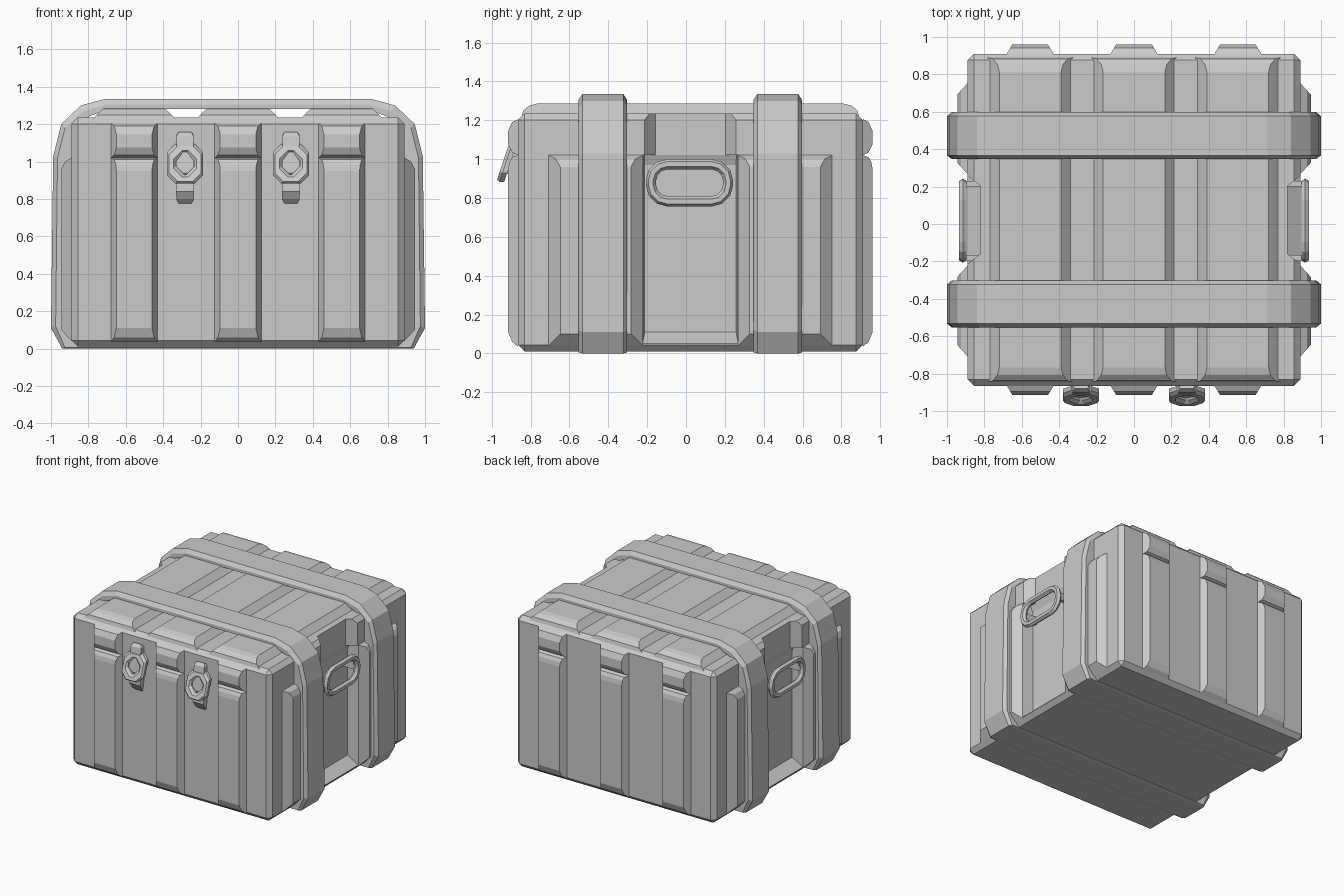
import bpy, bmesh
from math import cos, sin, pi
from mathutils import Vector

if "Cube" in bpy.data.objects:
    bpy.data.objects.remove(bpy.data.objects["Cube"])

CY = 0.0225           # case centre in y (latches stick out at the front)
HX, HY = 0.89, 0.8875  # case half sizes


def finish(name, bm):
    bmesh.ops.remove_doubles(bm, verts=bm.verts, dist=1e-5)
    bmesh.ops.recalc_face_normals(bm, faces=bm.faces)
    me = bpy.data.meshes.new(name)
    bm.to_mesh(me)
    bm.free()
    ob = bpy.data.objects.new(name, me)
    bpy.context.collection.objects.link(ob)
    return ob


def hull(name, pts):
    bm = bmesh.new()
    for p in pts:
        bm.verts.new(p)
    bmesh.ops.convex_hull(bm, input=bm.verts)
    return finish(name, bm)


def rib(name, profile, half, k, place):
    """Raised rib: profile of (along, depth), sides sloping in by k * depth."""
    bm = bmesh.new()
    a = [bm.verts.new(place(-half + k * d, t, d)) for t, d in profile]
    b = [bm.verts.new(place(half - k * d, t, d)) for t, d in profile]
    n = len(profile)
    bm.faces.new(a)
    bm.faces.new(b)
    for i in range(n):
        j = (i + 1) % n
        bm.faces.new((a[i], a[j], b[j], b[i]))
    return finish(name, bm)


def ring(name, loops):
    """Closed ring skinned through a cyclic list of loops."""
    bm = bmesh.new()
    vs = [[bm.verts.new(p) for p in lp] for lp in loops]
    n, m = len(vs), len(vs[0])
    for i in range(n):
        p, q = vs[i], vs[(i + 1) % n]
        for j in range(m):
            bm.faces.new((p[j], p[(j + 1) % m], q[(j + 1) % m], q[j]))
    return finish(name, bm)


def box(name, lo, hi, bevel=0.0):
    bm = bmesh.new()
    bmesh.ops.create_cube(bm, size=1)
    for v in bm.verts:
        v.co = Vector([lo[i] + (v.co[i] + 0.5) * (hi[i] - lo[i]) for i in range(3)])
    if bevel:
        bmesh.ops.bevel(bm, geom=bm.edges[:], offset=bevel, segments=1, affect='EDGES')
    return finish(name, bm)


def round_rect(hw, hh, r, seg):
    pts = []
    for q, (sx, sy) in enumerate([(1, 1), (-1, 1), (-1, -1), (1, -1)]):
        for i in range(seg + 1):
            a = (q + i / seg) * pi / 2
            pts.append((sx * (hw - r) + r * cos(a), sy * (hh - r) + r * sin(a)))
    return pts


# Case shell with handle pockets in the body and notches in the lid
shell = box("case_shell", (-HX, CY - HY, 0.01), (HX, CY + HY, 1.235), 0.034)
cutters = []
for s in (-1, 1):
    pocket = [(s * x, CY + t * w, z) for t in (-1, 1) for x, w, z in
              [(0.80, 0.235, 0.11), (0.80, 0.235, 0.97), (0.82, 0.237, 1.02),
               (0.92, 0.25, 1.02), (0.92, 0.25, 0.03)]]
    notch = [(s * x, CY + t * w, z) for t in (-1, 1) for z in (1.015, 1.3)
             for x, w in [(0.82, 0.18), (0.92, 0.26)]]
    cutters += [hull("pocket_cutter", pocket), hull("notch_cutter", notch)]
bpy.context.view_layer.objects.active = shell
for c in cutters:
    c.hide_render = True
    m = shell.modifiers.new("cut", 'BOOLEAN')
    m.operation, m.solver, m.object = 'DIFFERENCE', 'EXACT', c
    bpy.ops.object.modifier_apply(modifier=m.name)
    bpy.data.objects.remove(c)

# Front and back ribs, split at the lid seam
lower = [(1.02, 0), (1.01, 0.03), (0.985, 0.044), (0.95, 0.05), (0.11, 0.05), (0.06, 0.03), (0.035, 0)]
upper = [(1.205, 0), (1.19, 0.03), (1.145, 0.05), (1.075, 0.05), (1.035, 0.03), (1.02, 0)]
for s, side in ((-1, "front"), (1, "back")):
    for x in (-0.555, 0, 0.555):
        put = lambda w, t, d: (x + w, CY + s * (HY + d), t)
        rib(side + "_rib", lower, 0.125, 0.6, put)
        rib(side + "_lid_rib", upper, 0.125, 0.6, put)

# Wide ribs over the lid top
half = [(-0.872, -0.03), (-0.86, 0.015), (-0.83, 0.04), (-0.79, 0.05)]
top = half + [(-t, d) for t, d in reversed(half)]
for x in (-0.555, 0, 0.555):
    rib("lid_top_rib", top, 0.215, 1.0, lambda w, t, d: (x + w, CY + t, 1.235 + d))

# Raised pads on the sides, under the straps
pad = [(1.02, 0), (1.0, 0.035), (0.96, 0.055), (0.1, 0.055), (0.04, 0)]
for s in (-1, 1):
    for y in (-0.4875, 0.4875):
        rib("side_pad", pad, 0.2425, 1.1, lambda w, t, d: (s * (HX + d), CY + y + w, t))

# Two bands wrapped around the case
outer = [(0.94, 0), (1.0, 0.11), (0.988, 1.03), (0.945, 1.2), (0.84, 1.3), (0.71, 1.335)]
edge = [(0.925, 0.005), (0.975, 0.12), (0.965, 1.02), (0.925, 1.18), (0.825, 1.27), (0.70, 1.305)]
inner = [(0.86, 0.03), (0.87, 0.13), (0.87, 1.01), (0.87, 1.15), (0.80, 1.24), (0.69, 1.28)]
for y in (-0.45, 0.45):
    loops = []
    for prof, w in ((outer, -0.105), (outer, 0.105), (edge, 0.125),
                    (inner, 0.125), (inner, -0.125), (edge, -0.125)):
        full = prof + [(-x, z) for x, z in reversed(prof)]
        loops.append([(x, CY + y + w, z) for x, z in full])
    ring("band", loops)

# Carry handles in the pockets
for s in (-1, 1):
    sect = [(0.225, 0.122, 0.915), (0.212, 0.109, 0.935), (0.187, 0.084, 0.935),
            (0.172, 0.069, 0.915), (0.185, 0.082, 0.895), (0.212, 0.109, 0.895)]
    ring("side_handle", [[(s * x, 0.018 + a, 0.878 + b)
                          for a, b in round_rect(hw, hh, hh - 0.01, 3)]
                         for hw, hh, x in sect])
    for y in (-0.18, 0.215):
        box("handle_lug", (min(s * 0.79, s * 0.91), y - 0.014, 0.85),
            (max(s * 0.79, s * 0.91), y + 0.014, 0.91))

# Front latches: hook plate, tilted ring and lower catch
F = CY - HY
for x in (-0.283, 0.283):
    hull("latch_plate", [(x + t * w, y, z) for t in (-1, 1) for w, y, z in
                         [(0.046, F + 0.01, 1.14), (0.034, F - 0.015, 1.158), (0.046, F - 0.035, 1.135),
                          (0.046, F - 0.062, 0.94), (0.036, F - 0.05, 0.92), (0.046, F + 0.01, 1.0)]])
    sect = [(0.097, 0.105, -0.012), (0.086, 0.094, -0.028), (0.062, 0.07, -0.028),
            (0.05, 0.058, -0.012), (0.05, 0.058, 0.012), (0.097, 0.105, 0.012)]
    ring("latch_ring", [[(x + a, F - 0.048 + d + 0.33 * b, 0.988 + b)
                         for a, b in round_rect(hw, hh, 0.045, 1)]
                        for hw, hh, d in sect])
    hull("latch_catch", [(x + t * w, y, z) for t in (-1, 1) for w, y, z in
                         [(0.048, F + 0.01, 0.90), (0.048, F - 0.045, 0.895), (0.048, F - 0.05, 0.84),
                          (0.046, F - 0.025, 0.80), (0.034, F, 0.775), (0.034, F + 0.01, 0.775)]])
